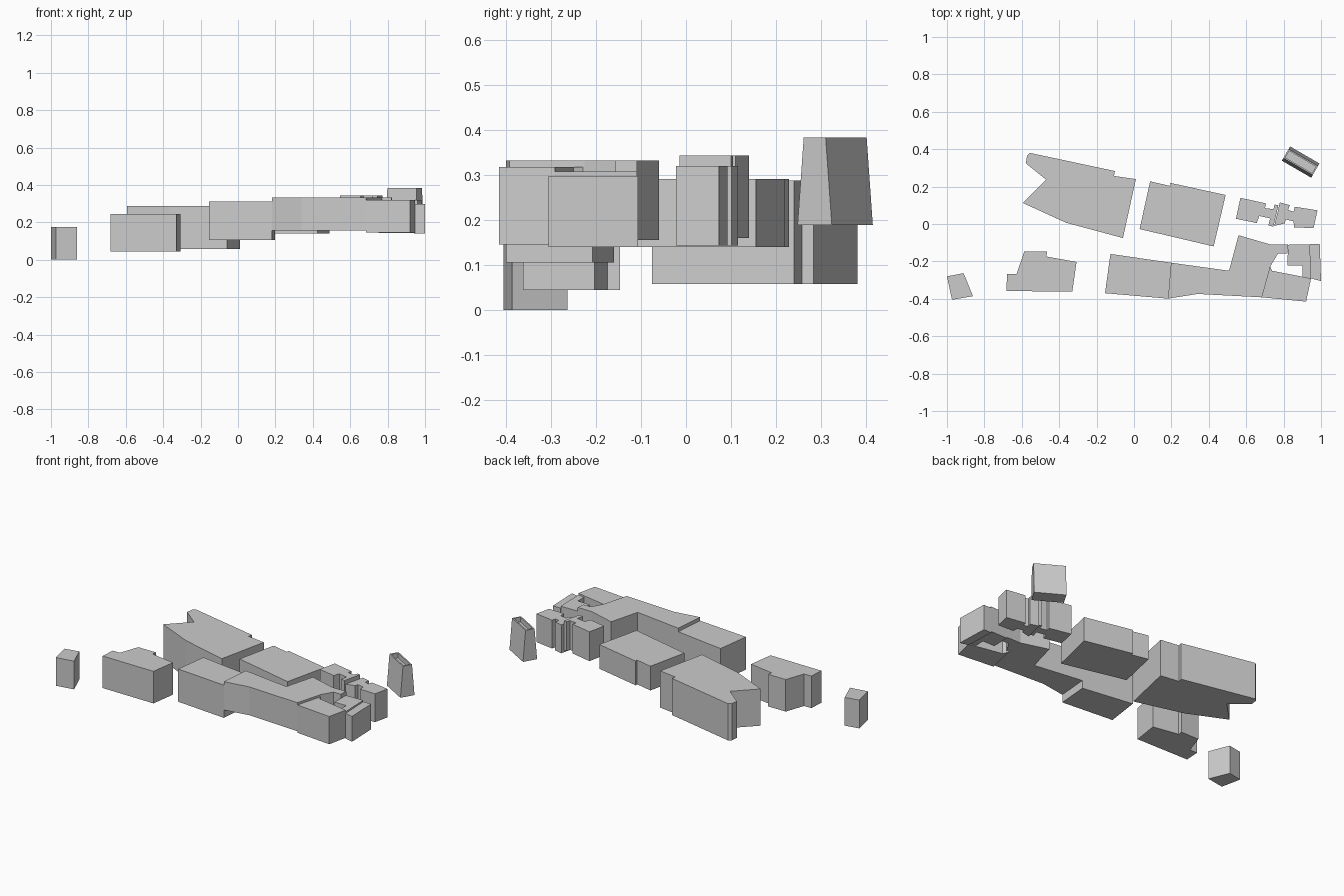
import bpy, bmesh
from mathutils import Vector


def prism(name, z0, z1, pts):
    """Extrude a footprint outline between two heights."""
    bm = bmesh.new()
    face = bm.faces.new([bm.verts.new((x, y, z0)) for x, y in pts])
    new = bmesh.ops.extrude_face_region(bm, geom=[face], use_keep_orig=True)
    for v in new["geom"]:
        if isinstance(v, bmesh.types.BMVert):
            v.co.z = z1
    bmesh.ops.recalc_face_normals(bm, faces=bm.faces[:])
    return finish(name, bm)


def finish(name, bm):
    mesh = bpy.data.meshes.new(name)
    bm.to_mesh(mesh)
    bm.free()
    ob = bpy.data.objects.new(name, mesh)
    bpy.context.collection.objects.link(ob)
    return ob


# Rear row of blocks
prism("rear_forked_block", 0.058, 0.287, [
    (-.572, .366), (-.556, .38), (-.102, .283), (-.107, .257), (.01, .24),
    (-.059, -.075), (-.364, .007), (-.594, .112), (-.47, .237), (-.578, .324)])
prism("rear_middle_block", 0.14, 0.291, [
    (.086, .228), (.196, .203), (.193, .22), (.49, .155), (.426, -.12), (.03, -.027)])

# Small notched houses
prism("notched_house_left", 0.16, 0.343, [
    (.569, .14), (.706, .11), (.70, .085), (.745, .079), (.752, .104), (.772, .1),
    (.745, -.014), (.718, -.008), (.728, .03), (.67, .043), (.656, .005), (.545, .028)])
prism("notched_house_right", 0.143, 0.32, [
    (.78, .115), (.833, .101), (.824, .075), (.853, .066), (.86, .092),
    (.981, .073), (.96, -.022), (.856, -.018), (.853, .015), (.811, .024),
    (.806, .004), (.75, -.01)])

# Separate blocks at the left
prism("left_stepped_block", 0.045, 0.245, [
    (-.586, -.146), (-.465, -.146), (-.468, -.174), (-.307, -.203), (-.33, -.362),
    (-.683, -.358), (-.678, -.267), (-.628, -.267)])
prism("far_left_hut", 0.0, 0.176, [
    (-1, -.28), (-.911, -.263), (-.861, -.386), (-.973, -.405)])

# Long front building made of joined wings
prism("front_west_wing", 0.106, 0.31, [
    (-.126, -.16), (.198, -.207), (.182, -.399), (-.155, -.37)])
prism("front_central_wing", 0.155, 0.332, [
    (.198, -.207), (.508, -.25), (.559, -.06), (.727, -.109), (.824, -.109),
    (.82, -.158), (.77, -.158), (.73, -.225), (.684, -.392), (.34, -.374),
    (.182, -.399)])
prism("front_east_wing", 0.145, 0.318, [
    (.722, -.212), (.738, -.25), (.947, -.291), (.92, -.415), (.684, -.392)])
prism("courtyard_block", 0.15, 0.308, [
    (.824, -.111), (.94, -.109), (.947, -.291), (.902, -.283), (.902, -.222), (.82, -.222)])
prism("east_end_block", 0.14, 0.298, [
    (.94, -.106), (.993, -.106), (1, -.305), (.947, -.291)])

# Tapered tower with a sunken roof
bm = bmesh.new()
centre, along, across = Vector((.891, .331, 0)), Vector((.0785, -.0455, 0)), Vector((.022, .038, 0))
rings = []
for z, taper in ((0.189, 1.0), (0.383, 0.64)):
    rings.append([bm.verts.new(centre + along * a + across * b * taper + Vector((0, 0, z)))
                  for a, b in ((-1, -1), (1, -1), (1, 1), (-1, 1))])
low, high = rings
bm.faces.new(low[::-1])
top = bm.faces.new(high)
for i in range(4):
    j = (i + 1) % 4
    bm.faces.new((low[i], low[j], high[j], high[i]))
bm.normal_update()
bmesh.ops.inset_region(bm, faces=[top], thickness=0.011)
hole = bmesh.ops.extrude_discrete_faces(bm, faces=[top])["faces"][0]
bmesh.ops.translate(bm, verts=hole.verts[:], vec=(0, 0, -0.03))
finish("tapered_tower", bm)
